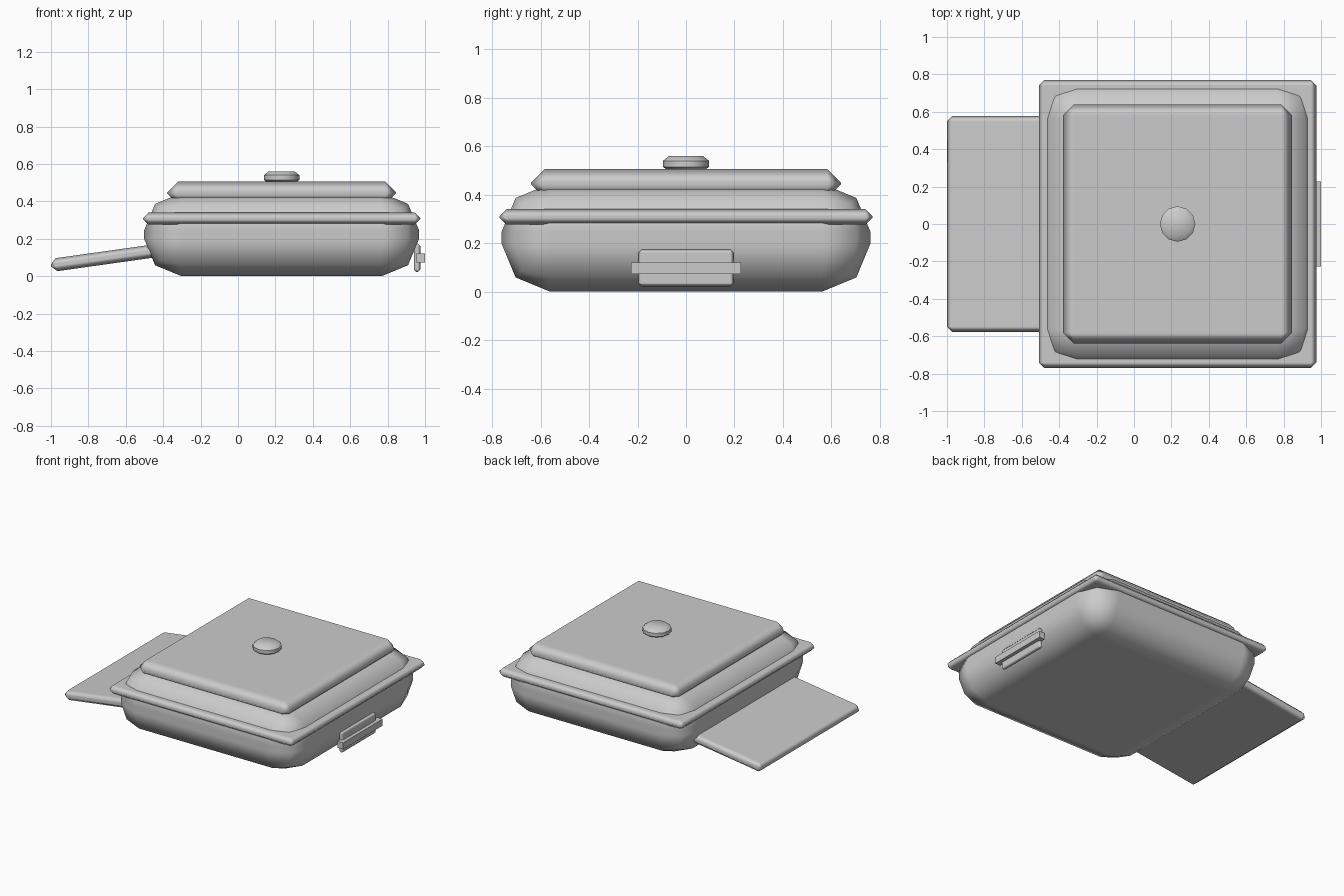
import bpy, math

if "Cube" in bpy.data.objects:
    bpy.data.objects.remove(bpy.data.objects["Cube"])

grey = bpy.data.materials.new("plain grey")
grey.diffuse_color = (0.6, 0.6, 0.6, 1)
grey.use_nodes = True
grey.node_tree.nodes["Principled BSDF"].inputs["Base Color"].default_value = grey.diffuse_color


def finish(ob, name, bevel=0, segments=1):
    """Name, colour, bevel and smooth a part."""
    ob.name = name
    ob.data.materials.append(grey)
    if bevel:
        for p in ob.data.polygons:
            p.use_smooth = True
        m = ob.modifiers.new("bevel", 'BEVEL')
        m.width = bevel
        m.segments = segments
        m.limit_method = 'NONE'
        m.harden_normals = True
    return ob


def box(name, lo, hi, bevel=0, segments=1, tilt=0):
    """Bevelled box between two corners, tilted about y through its centre."""
    bpy.ops.mesh.primitive_cube_add(size=1)
    ob = bpy.context.object
    for v in ob.data.vertices:
        v.co = [v.co[i] * (hi[i] - lo[i]) for i in range(3)]
    ob.location = [(lo[i] + hi[i]) / 2 for i in range(3)]
    ob.rotation_euler.y = tilt
    return finish(ob, name, bevel, segments)


CX = 0.233  # centre of the dish


def layer(name, hx, hy, z0, z1, bevel, segments=1):
    return box(name, (CX - hx, -hy, z0), (CX + hx, hy, z1), bevel, segments)


# Rounded dish body, rim and raised lid panel
layer("dish_body", 0.735, 0.762, 0.0, 0.445, 0.2, 2)
layer("rim", 0.742, 0.77, 0.276, 0.34, 0.03)
layer("lid_panel", 0.612, 0.64, 0.386, 0.506, 0.058)

# Lid knob: turned profile of (radius, height)
profile = [(0.07, 0.495), (0.095, 0.515), (0.095, 0.54), (0.07, 0.56)]
N = 12
verts = [(r * math.cos(2 * math.pi * k / N), r * math.sin(2 * math.pi * k / N), z)
         for r, z in profile for k in range(N)]
faces = [(j * N + k, j * N + (k + 1) % N, (j + 1) * N + (k + 1) % N, (j + 1) * N + k)
         for j in range(len(profile) - 1) for k in range(N)]
faces += [tuple(reversed(range(N))), tuple(range(3 * N, 4 * N))]
me = bpy.data.meshes.new("lid_knob")
me.from_pydata(verts, [], faces)
knob = bpy.data.objects.new("lid_knob", me)
bpy.context.collection.objects.link(knob)
knob.location.x = CX
finish(knob, "lid_knob")
bpy.context.view_layer.objects.active = knob
bpy.ops.object.select_all(action='DESELECT')
knob.select_set(True)
bpy.ops.object.shade_smooth_by_angle(angle=math.radians(40))

# Sloping tray on the left, running into the body
box("side_tray", (-1.005, -0.578, 0.092), (-0.005, 0.578, 0.162), 0.03, 1, math.radians(-8))

# Latch on the right: plate and cross bar
box("latch_plate", (0.94, -0.197, 0.022), (0.975, 0.197, 0.174), 0.014)
box("latch_bar", (0.955, -0.226, 0.072), (1.0, 0.226, 0.12))
